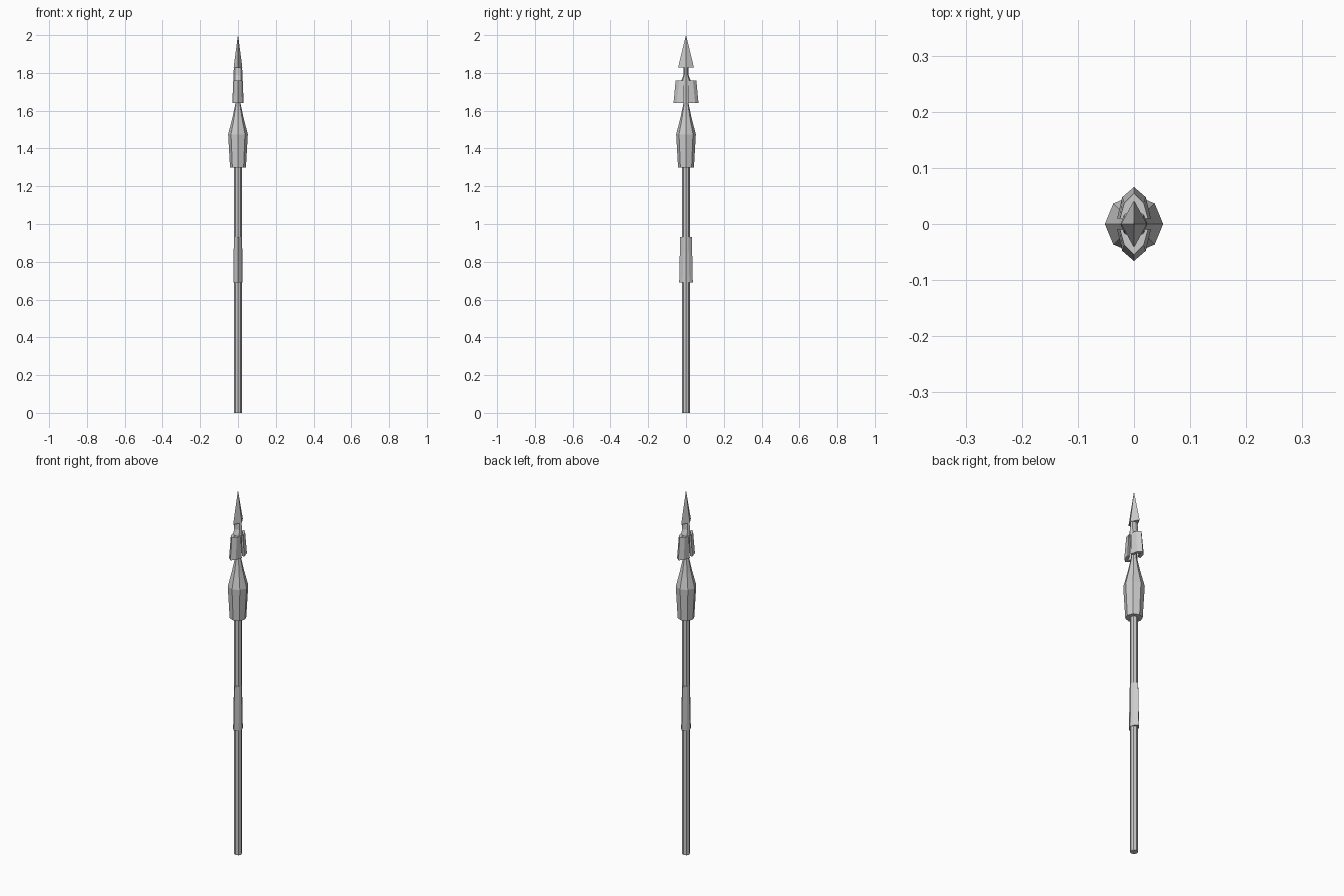
import bpy, bmesh
from math import cos, sin, pi

if "Cube" in bpy.data.objects:
    bpy.data.objects.remove(bpy.data.objects["Cube"])


def finish(name, bm):
    bmesh.ops.recalc_face_normals(bm, faces=bm.faces)
    mesh = bpy.data.meshes.new(name)
    bm.to_mesh(mesh)
    bm.free()
    obj = bpy.data.objects.new(name, mesh)
    bpy.context.collection.objects.link(obj)
    return obj


def loft(name, rings):
    """Join equal-length cross-sections given as (z, [(x, y), ...])."""
    bm = bmesh.new()
    loops = [[bm.verts.new((x, y, z)) for x, y in pts] for z, pts in rings]
    n = len(loops[0])
    for a, b in zip(loops, loops[1:]):
        for i in range(n):
            j = (i + 1) % n
            bm.faces.new((a[i], a[j], b[j], b[i]))
    bm.faces.new(loops[0])
    bm.faces.new(loops[-1])
    return finish(name, bm)


def ring(rx, ry, n=8):
    return [(rx * cos(2 * pi * i / n), ry * sin(2 * pi * i / n)) for i in range(n)]


def chevron(half, side, peak, thick, s):
    """V-shaped cross-section pointing along +y or -y."""
    return [(x, y * s) for x, y in (
        (half, side), (half * 0.7, peak - 0.018), (0, peak), (-half * 0.7, peak - 0.018),
        (-half, side), (-half + thick, side), (0, peak - 1.6 * thick), (half - thick, side))]


# Long octagonal shaft
loft("shaft", [(0, ring(0.02, 0.02)), (1.32, ring(0.02, 0.02))])

# Octagonal swelling that holds the head
loft("socket", [(1.3, ring(0.042, 0.042)), (1.475, ring(0.052, 0.052)),
                (1.56, ring(0.03, 0.03)), (1.645, ring(0.012, 0.012))])

# Narrow core running from socket to point
loft("head_core", [(1.6, ring(0.013, 0.013)), (1.66, ring(0.015, 0.015)),
                   (1.76, ring(0.024, 0.024)), (1.79, ring(0.024, 0.013)),
                   (1.84, ring(0.021, 0.013))])

# Four-sided point
loft("spear_point", [(1.828, ring(0.023, 0.042, 4)), (2.0, ring(0.0005, 0.0005, 4))])

# Mirrored barbs and hand grip plates on the front and back
for label, s in (("front", -1), ("back", 1)):
    loft(label + "_barb", [(1.64, chevron(0.03, 0.01, 0.066, 0.012, s)),
                           (1.76, chevron(0.025, 0.01, 0.055, 0.012, s))])
    loft(label + "_grip", [(0.69, chevron(0.024, 0.0, 0.036, 0.008, s)),
                           (0.93, chevron(0.022, 0.0, 0.031, 0.008, s))])
